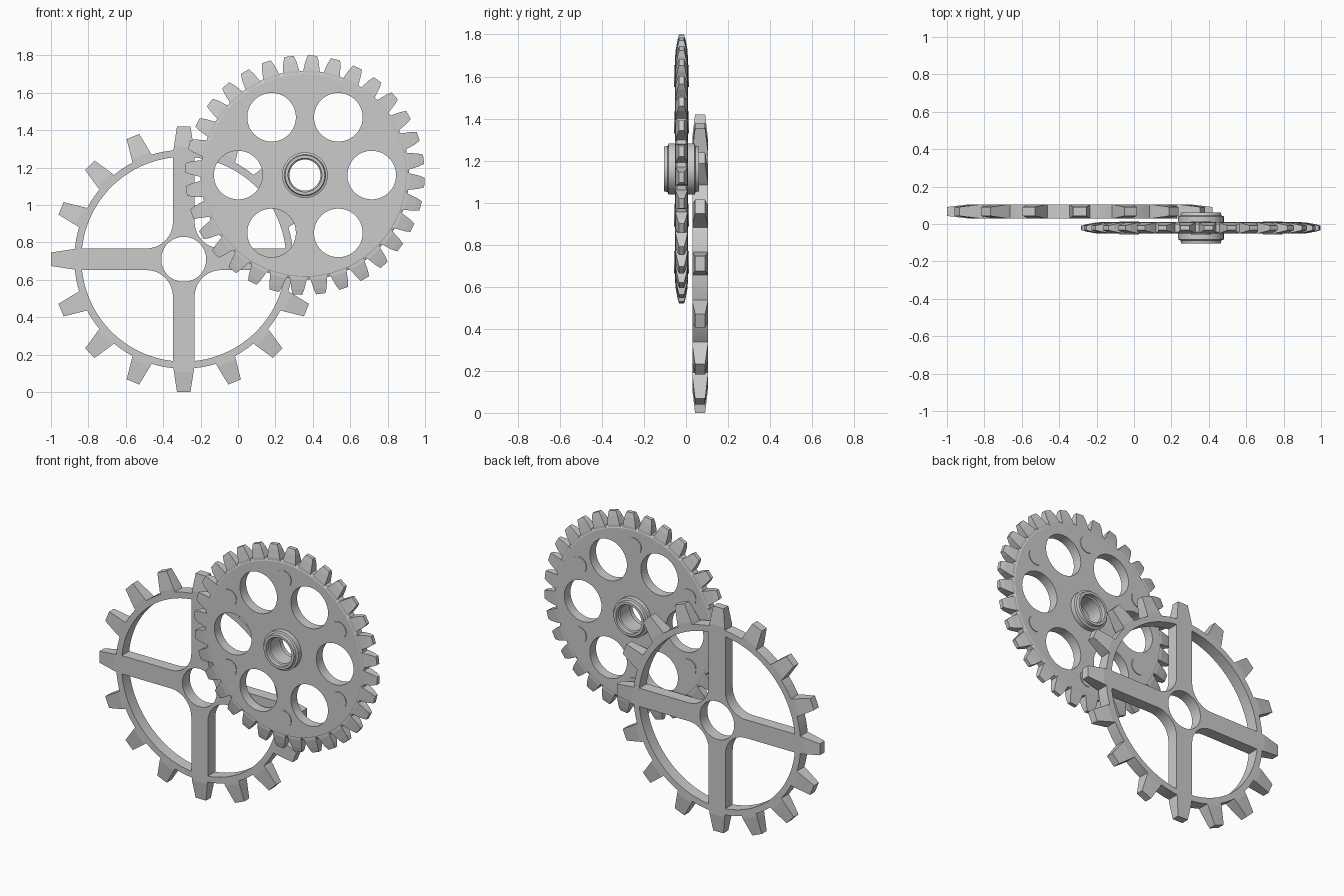
import bpy, bmesh
from math import sin, cos, pi, radians, asin

if "Cube" in bpy.data.objects:
    bpy.data.objects.remove(bpy.data.objects["Cube"])


def arc(cx, cy, r, a0, a1, n):
    return [(cx + r * cos(a0 + (a1 - a0) * i / n), cy + r * sin(a0 + (a1 - a0) * i / n))
            for i in range(n + 1)]


def circle(cx, cy, r, n=64):
    return arc(cx, cy, r, 0, 2 * pi, n)[:-1]


def activate(ob):
    bpy.ops.object.select_all(action='DESELECT')
    ob.select_set(True)
    bpy.context.view_layer.objects.active = ob


def plate(name, loops, half, loc):
    """Flat plate in the XZ plane; inner loops become holes."""
    cu = bpy.data.curves.new(name, 'CURVE')
    cu.dimensions = '2D'
    cu.fill_mode = 'BOTH'
    cu.extrude = half
    for pts in loops:
        s = cu.splines.new('POLY')
        s.points.add(len(pts) - 1)
        for p, (x, y) in zip(s.points, pts):
            p.co = (x, y, 0, 1)
        s.use_cyclic_u = True
    ob = bpy.data.objects.new(name, cu)
    bpy.context.collection.objects.link(ob)
    ob.location = loc
    ob.rotation_euler = (pi / 2, 0, 0)
    activate(ob)
    bpy.ops.object.convert(target='MESH')
    bpy.ops.object.shade_smooth_by_angle(angle=radians(30))


def mesh_object(name, bm, loc):
    bmesh.ops.recalc_face_normals(bm, faces=bm.faces)
    me = bpy.data.meshes.new(name)
    bm.to_mesh(me)
    bm.free()
    ob = bpy.data.objects.new(name, me)
    bpy.context.collection.objects.link(ob)
    ob.location = loc
    return ob


def lathe(name, profile, loc, n=96):
    """Closed (radius, y) profile turned about the Y axis."""
    bm = bmesh.new()
    rings = [[bm.verts.new((r * cos(2 * pi * i / n), y, r * sin(2 * pi * i / n)))
              for r, y in profile] for i in range(n)]
    m = len(profile)
    for i in range(n):
        a, b = rings[i], rings[(i + 1) % n]
        for j in range(m):
            k = (j + 1) % m
            bm.faces.new((a[j], a[k], b[k], b[j]))
    ob = mesh_object(name, bm, loc)
    activate(ob)
    bpy.ops.object.shade_smooth_by_angle(angle=radians(25))


def teeth(name, count, start, sections, loc):
    """Tapered teeth; sections are (radius, half width, half thickness)."""
    bm = bmesh.new()
    for i in range(count):
        a = start + 2 * pi * i / count
        c, s = cos(a), sin(a)
        rings = []
        for r, w, t in sections:
            rings.append([bm.verts.new((r * c - u * s, v, r * s + u * c))
                          for u, v in ((-w, -t), (w, -t), (w, t), (-w, t))])
        for p, q in zip(rings, rings[1:]):
            for j in range(4):
                k = (j + 1) % 4
                bm.faces.new((p[j], p[k], q[k], q[j]))
        bm.faces.new(rings[0])
        bm.faces.new(rings[-1])
    mesh_object(name, bm, loc)


# Spoked rear gear: rim, four spokes and bored centre in one plate
A = (-0.29, 0.067, 0.71)
half_spoke, r_in, fil = 0.058, 0.547, 0.142
fc = half_spoke + fil
t = asin(half_spoke / r_in)
loops = [circle(0, 0, 0.585, 128), circle(0, 0, 0.12)]
pocket = arc(fc, fc, fil, pi, 1.5 * pi, 12) + arc(0, 0, r_in, t, pi / 2 - t, 28)
for q in range(4):
    c, s = cos(q * pi / 2), sin(q * pi / 2)
    loops.append([(x * c - y * s, x * s + y * c) for x, y in pocket])
plate("spoked_wheel", loops, 0.037, A)
teeth("spoked_wheel_teeth", 16, 0,
      [(0.57, 0.056, 0.037), (0.60, 0.053, 0.037), (0.71, 0.036, 0.024)], A)

# Front gear: web plate with six round openings
B = (0.358, -0.021, 1.16)
loops = [circle(0, 0, 0.53, 128), circle(0, 0, 0.1)]
for i in range(6):
    loops.append(circle(0.357 * cos(i * pi / 3), 0.357 * sin(i * pi / 3), 0.13, 48))
plate("pierced_disc", loops, 0.031, B)

# Chamfered rim around the web
lathe("disc_rim", [(0.52, -0.031), (0.54, -0.031), (0.558, -0.022),
                   (0.558, 0.022), (0.54, 0.031), (0.52, 0.031)], B)
teeth("disc_teeth", 32, pi / 2 - radians(3.6),
      [(0.535, 0.046, 0.029), (0.56, 0.044, 0.029), (0.61, 0.035, 0.02),
       (0.64, 0.025, 0.012)], B)

# Rivets between the openings
for i in range(6):
    a = pi / 6 + i * pi / 3
    plate("rivet", [circle(0, 0, 0.053, 32)], 0.035,
          (B[0] + 0.443 * cos(a), B[1], B[2] + 0.443 * sin(a)))

# Stepped hub with a lipped bore
half = [(0.083, 0.05), (0.09, 0.055), (0.09, 0.083), (0.106, 0.083), (0.11, 0.066), (0.122, 0.062)]
lathe("hub", [(r, -y) for r, y in half] + half[::-1], B)
